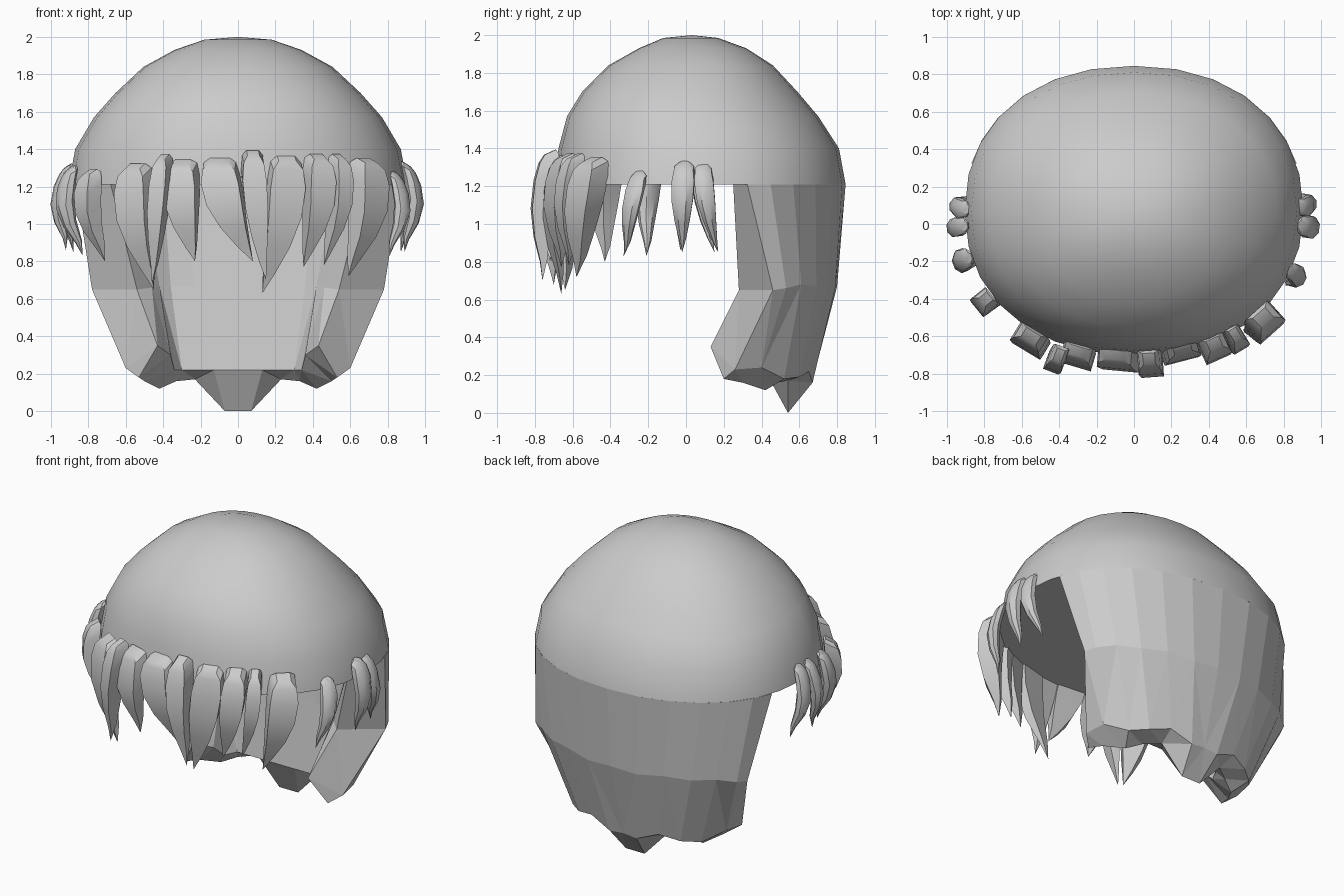
import bpy, bmesh, math
from mathutils import Vector

if "Cube" in bpy.data.objects:
    bpy.data.objects.remove(bpy.data.objects["Cube"])


def finish(name, bm, smooth=None):
    bmesh.ops.recalc_face_normals(bm, faces=bm.faces[:])
    me = bpy.data.meshes.new(name)
    bm.to_mesh(me)
    bm.free()
    ob = bpy.data.objects.new(name, me)
    bpy.context.collection.objects.link(ob)
    if smooth:
        bpy.ops.object.select_all(action='DESELECT')
        ob.select_set(True)
        bpy.context.view_layer.objects.active = ob
        bpy.ops.object.shade_smooth_by_angle(angle=math.radians(smooth))
    return ob


def bridge(bm, a, b):
    n = len(a)
    for i in range(n):
        bm.faces.new((a[i], a[(i + 1) % n], b[(i + 1) % n], b[i]))


def outline(ang, rx, front, back):
    # slightly squared oval
    c, s = math.cos(ang), math.sin(ang)
    p = 2 / 2.17
    return (rx * math.copysign(abs(c) ** p, c),
            (front + back) / 2 + (back - front) / 2 * math.copysign(abs(s) ** p, s))


# Smooth cap over the skull: (z, half width, front y, back y)
LEVELS = [(1.21, .905, -.70, .845), (1.4, .87, -.675, .81), (1.57, .77, -.63, .70),
          (1.7, .655, -.55, .59), (1.84, .505, -.41, .46), (1.93, .34, -.25, .32),
          (1.985, .18, -.12, .17)]
bm = bmesh.new()
rings = []
for z, rx, f, b in LEVELS:
    rings.append([bm.verts.new((*outline(2 * math.pi * i / 28, rx, f, b), z)) for i in range(28)])
for a, b in zip(rings, rings[1:]):
    bridge(bm, a, b)
top = bm.verts.new((0, .03, 2.0))
for i in range(28):
    bm.faces.new((rings[-1][i], rings[-1][(i + 1) % 28], top))
bm.faces.new(rings[0])
finish("hair_cap", bm, 40)

# Thick faceted back hair: half rows from centre to side, outer then inner
angs = [90, 77, 64, 51, 38, 27, 17]
outer = [
    [(*outline(math.radians(a), .905, -.69, .845), 1.21) for a in angs],
    [(0, .80, .67), (.18, .79, .66), (.36, .75, .68), (.52, .69, .67),
     (.65, .61, .68), (.75, .53, .66), (.78, .46, .65)],
    [(0, .67, .17), (.10, .67, .16), (.25, .65, .22), (.38, .60, .19),
     (.48, .52, .18), (.58, .40, .24), (.60, .26, .23)]]
ridge = [(0, .54, 0), (.07, .54, 0), (.23, .54, .17), (.33, .47, .16),
         (.42, .42, .12), (.50, .30, .16), (.53, .20, .18)]
inner = [
    [(0, .55, 1.21), (.12, .55, 1.21), (.26, .55, 1.21), (.40, .53, 1.21),
     (.52, .46, 1.21), (.62, .35, 1.21), (.68, .25, 1.21)],
    [(0, .48, .67), (.12, .48, .67), (.24, .48, .67), (.36, .48, .67),
     (.42, .44, .67), (.46, .36, .66), (.54, .28, .65)],
    [(0, .42, .22), (.13, .42, .22), (.22, .42, .22), (.30, .42, .22),
     (.34, .34, .22), (.36, .25, .30), (.43, .13, .35)]]


def mirrored(half):
    return [(-x, y, z) for x, y, z in half[:0:-1]] + half


def strip(bm, a, b):
    for i in range(len(a) - 1):
        bm.faces.new((a[i], a[i + 1], b[i + 1], b[i]))


bm = bmesh.new()
rows = []
for o, n in zip(outer, inner):
    ov = [bm.verts.new(p) for p in mirrored(o)]
    nv = [bm.verts.new(p) for p in mirrored(n)]
    rows.append((ov, nv))
for (oa, na), (ob, nb) in zip(rows, rows[1:]):
    bridge(bm, oa + na[::-1], ob + nb[::-1])
strip(bm, *rows[0])
# jagged underside running over a low ridge
rv = [bm.verts.new(p) for p in mirrored(ridge)]
strip(bm, rows[-1][0], rv)
strip(bm, rv, rows[-1][1])
for e in (0, -1):
    bm.faces.new((rows[-1][0][e], rv[e], rows[-1][1][e]))
bmesh.ops.triangulate(bm, faces=[f for f in bm.faces if min(v.co.z for v in f.verts) < .4])
finish("back_hair", bm)


# Curved tapering lock hanging from the rim
def lock(name, root, tip, width, depth, sides, bulge):
    root, tip = Vector(root), Vector(tip)
    n = Vector((root.x * .75, root.y - .08, 0)).normalized()
    t = Vector((-n.y, n.x, 0))
    stages = [(0, .5), (.05, .85), (.18, 1), (.40, .94), (.63, .67), (.84, .32)]
    scale = 1.3 if sides == 4 else 1
    bm = bmesh.new()
    rings = []
    for u, s in stages:
        c = root.lerp(tip, u ** 1.8)
        c.z = root.z + (tip.z - root.z) * u
        c += n * bulge * math.sin(math.pi * min(1, u * 1.15))
        ring = []
        for k in range(sides):
            a = 2 * math.pi * (k + .5) / sides
            lat, out = math.cos(a) * scale, math.sin(a) * scale
            p = c + t * lat * s * width / 2 + n * out * s * depth / 2
            p.z -= out * .03 * s
            ring.append(bm.verts.new(p))
        rings.append(ring)
    for a, b in zip(rings, rings[1:]):
        bridge(bm, a, b)
    bm.faces.new(rings[0])
    end = bm.verts.new(tip)
    for k in range(sides):
        bm.faces.new((rings[-1][k], rings[-1][(k + 1) % sides], end))
    finish(name, bm, 35)


# Fringe across the forehead: root, tip, width, depth
FRINGE = [
    ((-.79, -.40, 1.28), (-.71, -.43, .80), .12, .11),
    ((-.55, -.60, 1.31), (-.45, -.64, .65), .20, .12),
    ((-.40, -.70, 1.36), (-.46, -.70, .68), .10, .14),
    ((-.30, -.68, 1.33), (-.23, -.71, .80), .19, .11),
    ((-.10, -.70, 1.34), (.08, -.72, .80), .22, .11),
    ((.08, -.72, 1.38), (.15, -.76, .70), .14, .13),
    ((.26, -.67, 1.35), (.13, -.66, .63), .21, .08),
    ((.43, -.64, 1.36), (.35, -.66, .77), .16, .13),
    ((.54, -.59, 1.36), (.46, -.62, .78), .10, .14),
    ((.69, -.50, 1.34), (.59, -.58, .72), .19, .15)]
for i, (r, p, w, d) in enumerate(FRINGE):
    lock(f"fringe_lock_{i + 1}", r, p, w, d, 4, .035)

# Rounder locks at the temples
TEMPLE = [
    ((.84, -.25, 1.27), (.81, -.33, .83), .11, .09),
    ((.90, -.01, 1.32), (.89, -.02, .85), .13, .10),
    ((.89, .09, 1.31), (.87, .17, .85), .11, .09),
    ((-.90, .08, 1.31), (-.88, .15, .85), .11, .09),
    ((-.91, -.01, 1.31), (-.92, -.03, .86), .11, .09),
    ((-.89, -.18, 1.30), (-.83, -.21, .83), .13, .10)]
for i, (r, p, w, d) in enumerate(TEMPLE):
    lock(f"temple_lock_{i + 1}", r, p, w, d, 8, .05)
